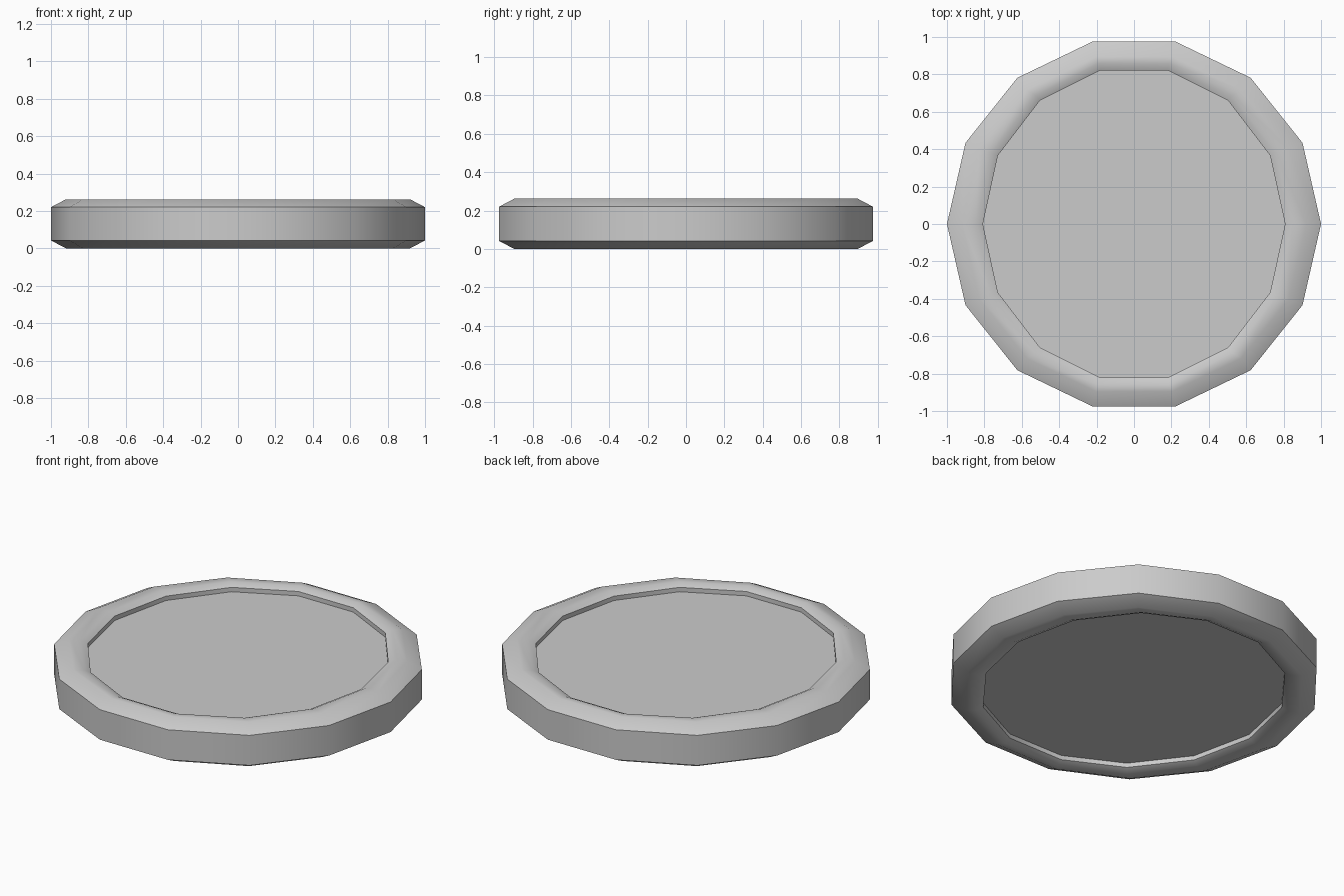
import bpy, bmesh, math

if "Cube" in bpy.data.objects:
    bpy.data.objects.remove(bpy.data.objects["Cube"])

SIDES = 14
H = 0.262

# Upper half of the profile: (x radius, y radius, z), from outer wall to recessed face
upper = [(1.0, 1.0, 0.22), (0.92, 0.918, H), (0.845, 0.88, H),
         (0.808, 0.843, 0.245), (0.808, 0.843, 0.219)]
# Mirror it for the underside: recessed bottom face up to the outer wall
lower = [(rx, ry, H - z) for rx, ry, z in reversed(upper)]

bm = bmesh.new()
rings = []
for rx, ry, z in lower + upper:
    rings.append([bm.verts.new((rx * math.cos(2 * math.pi * i / SIDES),
                                ry * math.sin(2 * math.pi * i / SIDES), z))
                  for i in range(SIDES)])

# Skin between neighbouring rings
for a, b in zip(rings, rings[1:]):
    for i in range(SIDES):
        j = (i + 1) % SIDES
        bm.faces.new((a[i], a[j], b[j], b[i]))

# Recessed flat faces, top and bottom
bm.faces.new(rings[-1])
bm.faces.new(list(reversed(rings[0])))
bmesh.ops.recalc_face_normals(bm, faces=bm.faces[:])

mesh = bpy.data.meshes.new("rimmed_disc")
bm.to_mesh(mesh)
bm.free()
disc = bpy.data.objects.new("rimmed_disc", mesh)
bpy.context.collection.objects.link(disc)

# Smooth rim facets, sharp chamfer edges
bpy.context.view_layer.objects.active = disc
disc.select_set(True)
bpy.ops.object.shade_smooth_by_angle(angle=math.radians(30))
